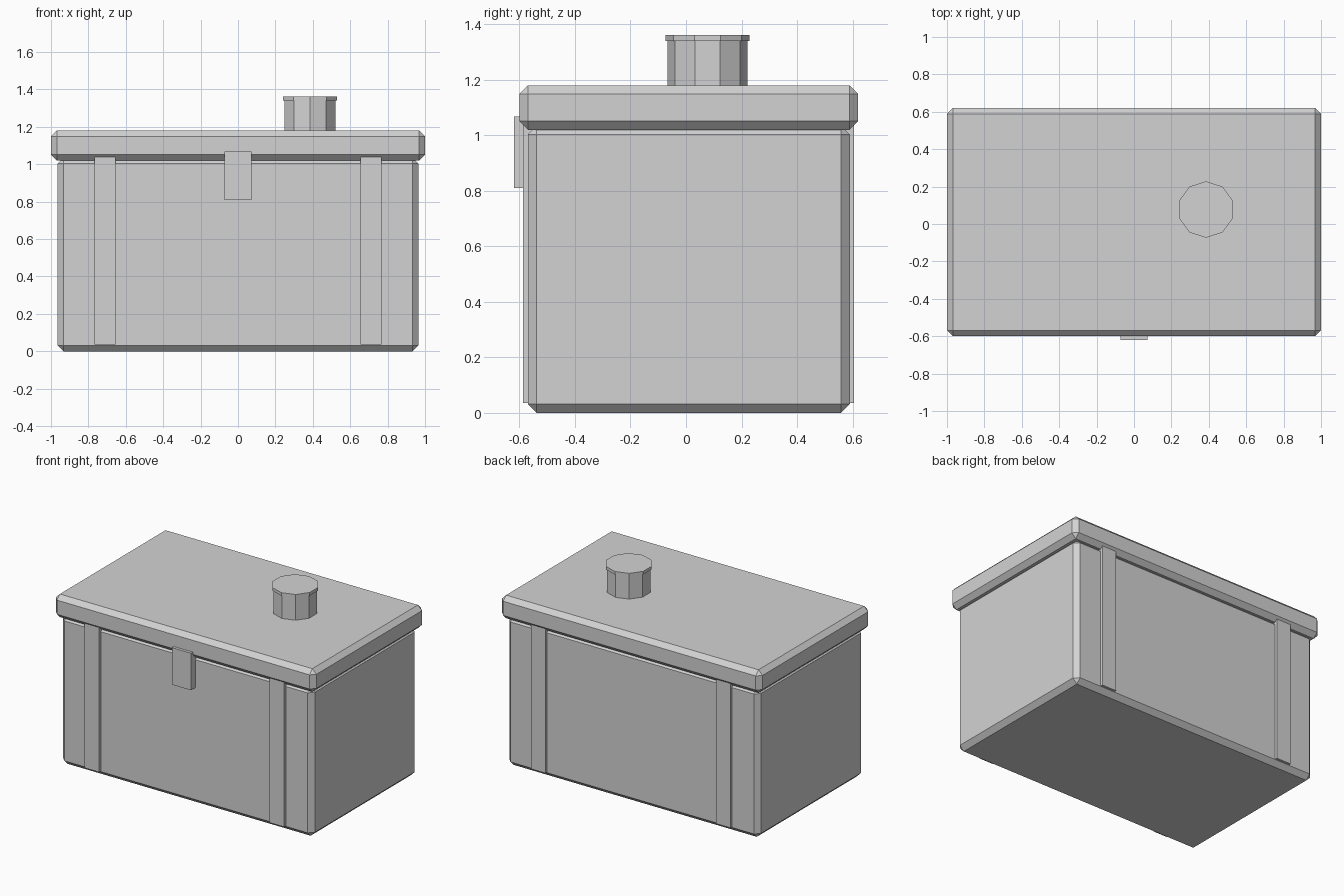
import bpy, bmesh, math

if "Cube" in bpy.data.objects:
    bpy.data.objects.remove(bpy.data.objects["Cube"])

grey = bpy.data.materials.new("light_grey")
grey.diffuse_color = (0.65, 0.65, 0.65, 1)
grey.use_nodes = True
grey.node_tree.nodes["Principled BSDF"].inputs["Base Color"].default_value = grey.diffuse_color


def finish(name, bm):
    bmesh.ops.recalc_face_normals(bm, faces=bm.faces[:])
    mesh = bpy.data.meshes.new(name)
    bm.to_mesh(mesh)
    bm.free()
    mesh.materials.append(grey)
    obj = bpy.data.objects.new(name, mesh)
    bpy.context.collection.objects.link(obj)
    return obj


def box(name, x, y, z, chamfer=0):
    """Box from (min, max) ranges, optionally with flat chamfered edges."""
    bm = bmesh.new()
    bmesh.ops.create_cube(bm, size=1)
    for v in bm.verts:
        v.co = [(a + b) / 2 + c * (b - a) for c, (a, b) in zip(v.co, (x, y, z))]
    if chamfer:
        bmesh.ops.bevel(bm, geom=bm.edges[:], offset=chamfer, segments=1,
                        affect='EDGES', profile=0.5)
    return finish(name, bm)


def decagon(name, radius, z0, z1, cx=0.385, cy=0.0775):
    """Ten-sided prism with corners on the y axis."""
    bm = bmesh.new()
    angles = [math.pi / 2 + i * math.tau / 10 for i in range(10)]
    ring = [bm.verts.new((cx + radius * math.cos(a), cy + radius * math.sin(a), z0))
            for a in angles]
    base = bm.faces.new(ring)
    top = bmesh.ops.extrude_face_region(bm, geom=[base], use_keep_orig=True)["geom"]
    for v in top:
        if isinstance(v, bmesh.types.BMVert):
            v.co.z = z1
    return finish(name, bm)


# Chest and overhanging lid
box("body", (-0.966, 0.966), (-0.57, 0.59), (0, 1.035), 0.032)
box("lid", (-1, 1), (-0.60, 0.62), (1.02, 1.18), 0.031)

# Vertical straps, standing proud at front and back
for side, x in (("left", -0.71), ("right", 0.71)):
    box(side + "_strap", (x - 0.056, x + 0.056), (-0.588, 0.606), (0.035, 1.045))

# Front latch
box("latch", (-0.073, 0.073), (-0.62, -0.565), (0.81, 1.067))

# Drink knob on the lid
decagon("knob_stem", 0.144, 1.17, 1.345)
decagon("knob_cap", 0.151, 1.34, 1.362)
